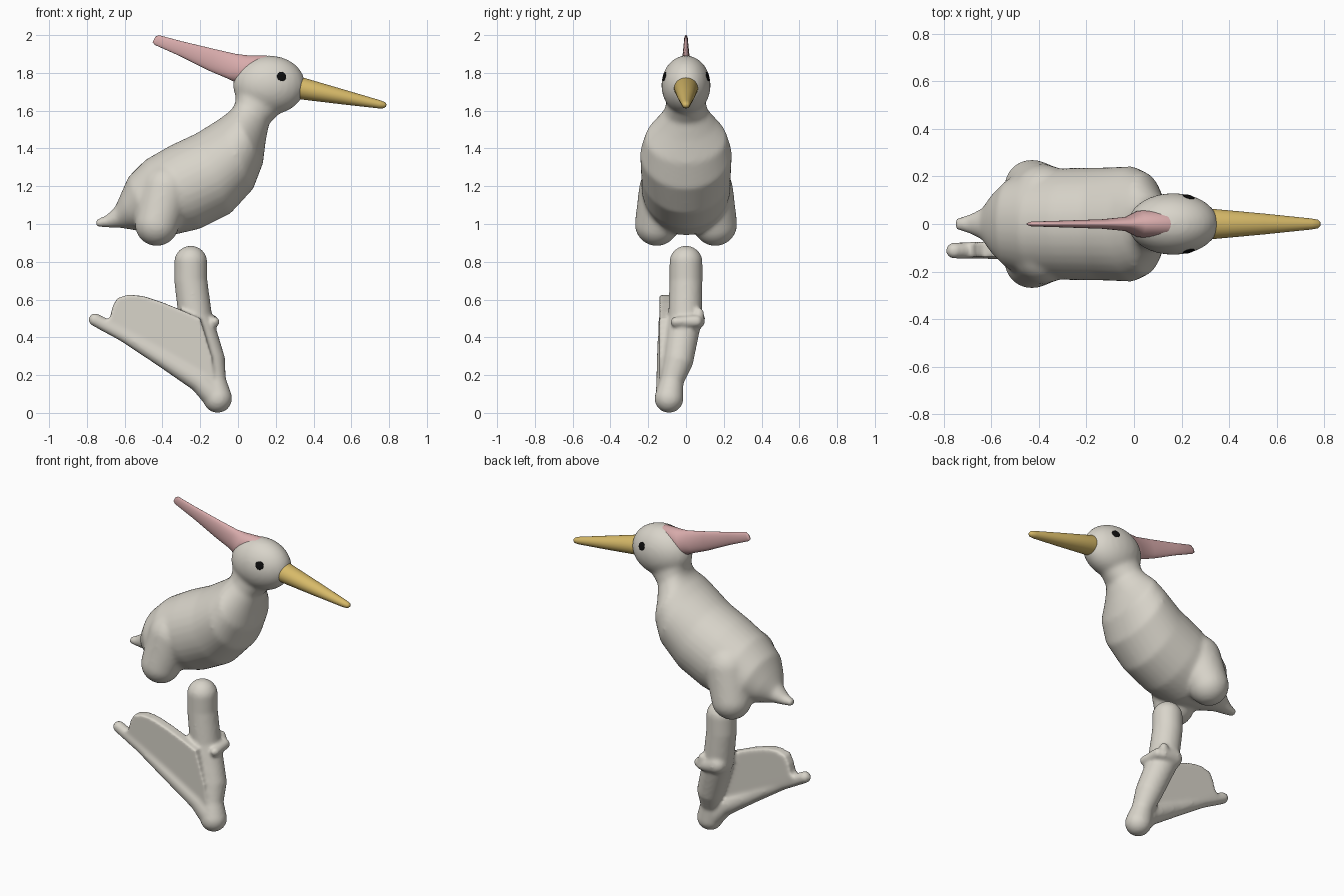
import bpy, bmesh, math
from mathutils import Vector


def material(name, rgb):
    m = bpy.data.materials.new(name)
    m.diffuse_color = (*rgb, 1)
    return m


GREY = material("warm_grey", (0.69, 0.66, 0.59))
YELLOW = material("beak_yellow", (0.68, 0.49, 0.14))
PINK = material("crest_pink", (0.69, 0.41, 0.41))
BLACK = material("eye_black", (0.004, 0.004, 0.004))


def loft(bm, sections, n=32):
    """Skin ellipses; section = upper (x, z), lower (x, z), half width in y."""
    rings = []
    for ux, uz, lx, lz, w in sections:
        up, lo = Vector((ux, 0, uz)), Vector((lx, 0, lz))
        c, h = (up + lo) / 2, (up - lo) / 2
        rings.append([bm.verts.new(c + h * math.cos(a) + Vector((0, w * math.sin(a), 0)))
                      for a in (2 * math.pi * i / n for i in range(n))])
    faces = [bm.faces.new(rings[0]), bm.faces.new(rings[-1][::-1])]
    for r, s in zip(rings, rings[1:]):
        for i in range(n):
            j = (i + 1) % n
            faces.append(bm.faces.new((r[i], s[i], s[j], r[j])))
    bmesh.ops.recalc_face_normals(bm, faces=faces)


def ball(bm, centre, scale):
    vs = bmesh.ops.create_uvsphere(bm, u_segments=24, v_segments=16, radius=1)["verts"]
    for v in vs:
        v.co = Vector(centre) + Vector(a * b for a, b in zip(v.co, scale))


def limb(bm, points):
    """Overlapping balls along a path; point = x, y, z, radius."""
    for p, q in zip(points, points[1:]):
        p, q = Vector(p), Vector(q)
        steps = max(1, math.ceil((q - p).xyz.length / 0.02))
        for i in range(steps + 1):
            c = p.lerp(q, i / steps)
            ball(bm, c[:3], (c[3],) * 3)


def finish(bm, name, mat, voxel=0, smooth=0):
    me = bpy.data.meshes.new(name)
    bm.to_mesh(me)
    bm.free()
    me.materials.append(mat)
    ob = bpy.data.objects.new(name, me)
    bpy.context.collection.objects.link(ob)
    bpy.context.view_layer.objects.active = ob
    if voxel:
        r = ob.modifiers.new("Fuse", "REMESH")
        r.mode, r.voxel_size, r.use_smooth_shade = "VOXEL", voxel, True
        s = ob.modifiers.new("Soften", "SMOOTH")
        s.factor, s.iterations = 0.5, smooth
        for m in ("Fuse", "Soften"):
            bpy.ops.object.modifier_apply(modifier=m)
    for p in ob.data.polygons:
        p.use_smooth = True
    return ob


# Body: tail, torso and neck loft, with head and hips fused on
bm = bmesh.new()
loft(bm, [(-0.75, 1.025, -0.755, 0.985, 0.025), (-0.70, 1.045, -0.70, 0.98, 0.038),
          (-0.65, 1.09, -0.63, 0.98, 0.065), (-0.62, 1.16, -0.56, 0.97, 0.13),
          (-0.58, 1.25, -0.47, 0.95, 0.19), (-0.49, 1.34, -0.35, 0.94, 0.225),
          (-0.36, 1.415, -0.20, 0.975, 0.236), (-0.22, 1.48, -0.04, 1.055, 0.238),
          (-0.10, 1.555, 0.08, 1.185, 0.243), (-0.04, 1.60, 0.132, 1.32, 0.215),
          (-0.018, 1.63, 0.147, 1.44, 0.155), (-0.012, 1.66, 0.165, 1.53, 0.115),
          (-0.015, 1.71, 0.21, 1.575, 0.105), (0.02, 1.76, 0.26, 1.62, 0.10)])
ball(bm, (0.165, 0, 1.735), (0.192, 0.131, 0.157))
for s in (-1, 1):
    limb(bm, [(-0.43, s * 0.155, 1.0, 0.117), (-0.38, s * 0.11, 1.18, 0.14)])
body = finish(bm, "body", GREY, 0.011, 14)

# Beak
bm = bmesh.new()
loft(bm, [(0.28, 1.78, 0.28, 1.67, 0.055), (0.345, 1.775, 0.33, 1.66, 0.063),
          (0.55, 1.715, 0.54, 1.635, 0.044), (0.75, 1.656, 0.745, 1.612, 0.023),
          (0.778, 1.645, 0.772, 1.613, 0.018), (0.786, 1.635, 0.784, 1.622, 0.008)])
finish(bm, "beak", YELLOW)

# Crest blade, flaring into the back of the head
bm = bmesh.new()
loft(bm, [(-0.437, 1.992, -0.452, 1.962, 0.005), (-0.42, 2.0, -0.44, 1.948, 0.010),
          (-0.30, 1.968, -0.31, 1.89, 0.014), (-0.12, 1.925, -0.15, 1.81, 0.020),
          (-0.01, 1.90, -0.055, 1.77, 0.030), (0.05, 1.893, -0.015, 1.75, 0.055),
          (0.15, 1.893, 0.05, 1.77, 0.062), (0.19, 1.87, 0.11, 1.78, 0.04)])
finish(bm, "crest", PINK)

# Eyes: thin discs laid on the head surface
for s in (-1, 1):
    hit, loc, nor, _ = body.closest_point_on_mesh(Vector((0.235, s * 0.13, 1.785)))
    bm = bmesh.new()
    ball(bm, (0, 0, 0), (0.025, 0.025, 0.005))
    eye = finish(bm, "eye_left" if s > 0 else "eye_right", BLACK)
    eye.location = loc
    eye.rotation_euler = nor.to_track_quat("Z", "Y").to_euler()

# Folded wing: arm, wing finger, small claws and membrane
bm = bmesh.new()
limb(bm, [(-0.25, 0, 0.797, 0.088), (-0.25, 0, 0.70, 0.088), (-0.225, -0.005, 0.50, 0.09),
          (-0.148, -0.04, 0.28, 0.08), (-0.125, -0.075, 0.17, 0.062),
          (-0.108, -0.09, 0.077, 0.077)])
limb(bm, [(-0.108, -0.09, 0.077, 0.072), (-0.20, -0.10, 0.165, 0.058),
          (-0.40, -0.11, 0.288, 0.046), (-0.60, -0.112, 0.41, 0.037),
          (-0.757, -0.112, 0.493, 0.035)])
limb(bm, [(-0.25, 0.04, 0.50, 0.06), (-0.18, 0.06, 0.485, 0.04), (-0.135, 0.055, 0.485, 0.033),
          (-0.125, -0.055, 0.482, 0.028)])
limb(bm, [(-0.16, 0.07, 0.48, 0.03), (-0.165, 0.07, 0.53, 0.026)])
outline = [(-0.20, 0.50), (-0.29, 0.54), (-0.40, 0.585), (-0.50, 0.618), (-0.58, 0.626),
           (-0.64, 0.607), (-0.665, 0.56), (-0.675, 0.51), (-0.70, 0.48), (-0.60, 0.40),
           (-0.40, 0.28), (-0.20, 0.16), (-0.12, 0.10), (-0.14, 0.30)]
sheet = bm.faces.new([bm.verts.new((x, -0.14, z)) for x, z in outline])
ext = bmesh.ops.extrude_face_region(bm, geom=[sheet], use_keep_orig=True)
for v in ext["geom"]:
    if isinstance(v, bmesh.types.BMVert):
        v.co.y += 0.065
bmesh.ops.recalc_face_normals(bm, faces=bm.faces)
finish(bm, "folded_wing", GREY, 0.010, 7)
